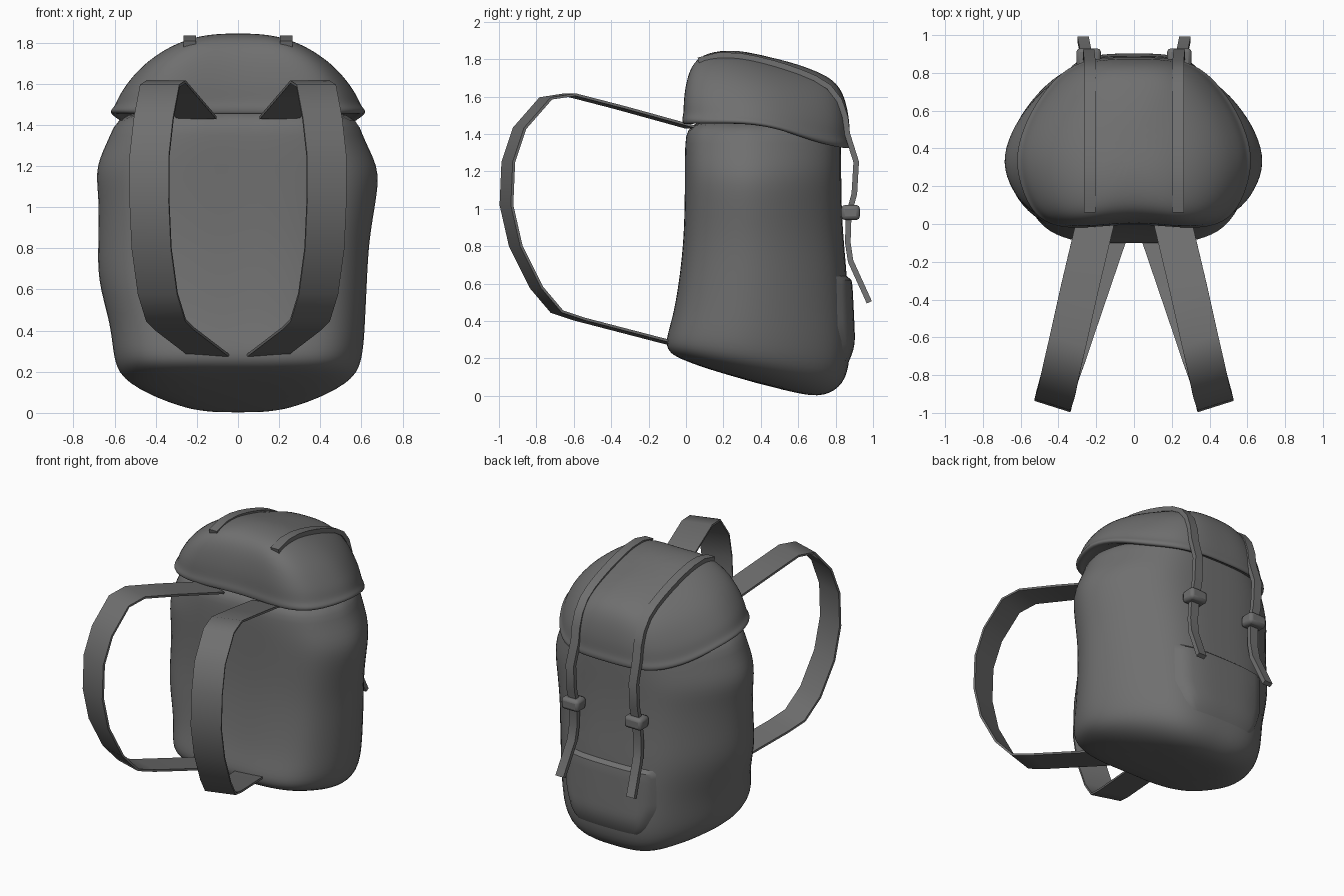
import bpy, math
from mathutils import Vector
from mathutils.bvhtree import BVHTree

old = bpy.data.objects.get("Cube")
if old:
    bpy.data.objects.remove(old)

grey = bpy.data.materials.new("dark_grey_canvas")
grey.use_nodes = True
color = (0.16, 0.16, 0.16, 1)
grey.diffuse_color = color
grey.node_tree.nodes["Principled BSDF"].inputs["Base Color"].default_value = color


def make(name, verts, faces, subdiv=0):
    mesh = bpy.data.meshes.new(name)
    mesh.from_pydata(verts, [], faces)
    mesh.materials.append(grey)
    mesh.shade_smooth()
    obj = bpy.data.objects.new(name, mesh)
    bpy.context.collection.objects.link(obj)
    if subdiv:
        mod = obj.modifiers.new("smooth", "SUBSURF")
        mod.levels = mod.render_levels = subdiv
    else:
        mesh.set_sharp_from_angle(angle=math.radians(40))
    return obj


def loft(name, rings, subdiv=0):
    """Skin a stack of closed rings and cap both ends."""
    n = len(rings[0])
    verts = [p for r in rings for p in r]
    faces = [(i * n + j, i * n + (j + 1) % n, (i + 1) * n + (j + 1) % n, (i + 1) * n + j)
             for i in range(len(rings) - 1) for j in range(n)]
    faces += [tuple(reversed(range(n))), tuple(range(len(verts) - n, len(verts)))]
    return make(name, verts, faces, subdiv)


def ribbon(name, path, side, width, thick):
    """Flat strap swept along a path, with its width along the side vector."""
    pts = [Vector(p) for p in path]
    side = Vector(side).normalized()
    rings = []
    for i, p in enumerate(pts):
        tangent = pts[min(i + 1, len(pts) - 1)] - pts[max(i - 1, 0)]
        n = tangent.cross(side).normalized() * thick / 2
        s = side * width / 2
        rings.append([p - s - n, p + s - n, p + s + n, p - s + n])
    return loft(name, rings)


def tree(obj):
    bpy.context.view_layer.update()
    return BVHTree.FromObject(obj, bpy.context.evaluated_depsgraph_get())


# Plan outlines: half width and depth, both as fractions
def mirrored(half):
    return half + [(-x, y) for x, y in half[-2:0:-1]]


back = [(1.02, .4), (.95, .59), (.81, .77), (.58, .95), (.3, 1), (0, 1)]
sack_plan = mirrored([(0, .01), (.3, 0), (.57, .02), (.8, .08), (.94, .22)] + back)
lid_plan = mirrored([(0, .03), (.3, .015), (.58, 0), (.82, .05), (.95, .2)] + back)


def ring(plan, left, right, front, back, z, tilt=0):
    out = []
    for u, v in plan:
        y = front + v * (back - front)
        out.append((u * (left if u > 0 else right), y, z + tilt * (y - .35)))
    return out


# Main sack: left and right half width, front, back, height, tilt
sack = loft("main_sack", [ring(sack_plan, *r) for r in [
    (.24, .24, .15, .64, .075, -.28),
    (.45, .45, -.04, .77, .105, -.24),
    (.575, .575, -.1, .86, .165, -.16),
    (.61, .61, -.115, .88, .27, -.06),
    (.62, .62, -.07, .87, .43),
    (.63, .69, -.035, .86, .65),
    (.64, .68, -.015, .84, .85),
    (.68, .68, -.01, .83, 1.06),
    (.69, .7, -.01, .83, 1.2),
    (.6, .62, -.01, .83, 1.35),
    (.57, .57, .01, .82, 1.5)]], 2)


# Lid: dome over a rim that drops towards the back
def lid_ring(sx, sy, h):
    out = []
    for x, y, _ in ring(lid_plan, .6, .6, -.02, .875, 0):
        k = min(max((y - .35) / .5, 0), 1)
        rim = 1.46 - .13 * k * k * (3 - 2 * k)
        yy = .42 + (y - .42) * sy
        top = 1.86 - .24 * max(0, yy - .25) - .3 * (x * sx) ** 2
        out.append((x * sx, yy, rim + h * (top - rim)))
    return out


lid = loft("lid", [lid_ring(*r) for r in [
    (.93, .95, .06), (.96, .97, -.02), (1.03, 1.01, -.02), (1.04, 1.02, .06),
    (1, 1, .13), (.97, 1, .3), (.9, .98, .5), (.78, .93, .73),
    (.58, .82, .9), (.36, .58, .97), (.15, .25, 1)]], 2)

# Rear pocket, puffed out from the sack
surface = tree(sack)
steps, rows, verts = 20, 16, []
for i in range(rows + 1):
    v = i / rows
    z = .15 + .5 * v
    w = .36 * min(1, .5 + 1.25 * math.sqrt(v * .35))
    for j in range(steps + 1):
        u = 2 * j / steps - 1
        x = u * w
        hit = surface.ray_cast(Vector((x, 2, z)), Vector((0, -1, 0)))[0]
        edge = min(1, 5 * (1 - abs(u)), 3 * v, 12 * (1 - v))
        verts.append((x, hit.y - .012 + .04 * math.sin(edge * math.pi / 2), z))
n = steps + 1
faces = [(i * n + j, i * n + n + j, i * n + n + j + 1, i * n + j + 1)
         for i in range(rows) for j in range(steps)]
make("rear_pocket", verts, faces)

lid_surface = tree(lid)
for s, label in ((1, "left"), (-1, "right")):
    # Shoulder strap loop
    path = [(.2, .03, 1.435), (.29, -.35, 1.54), (.35, -.62, 1.61), (.38, -.75, 1.59),
            (.41, -.89, 1.43), (.43, -.95, 1.25), (.43, -.96, 1.02), (.42, -.91, .8),
            (.39, -.8, .58), (.35, -.69, .45), (.31, -.57, .41), (.14, -.07, .28)]
    ribbon(label + "_shoulder_strap", [(s * x, y, z) for x, y, z in path],
           (.19, s * .06, 0), .2, .014)

    # Closing strap: wraps over the lid, then hangs down the back
    path = []
    center = Vector((s * .235, .42, 1.4))
    for deg in range(-42, 91, 12):
        out = Vector((0, math.sin(math.radians(deg)), math.cos(math.radians(deg))))
        hit = lid_surface.ray_cast(center + out * 2, -out)[0]
        path.append(hit + out * .006)
    path += [(s * x, y, z) for x, y, z in [
        (.24, .91, 1.25), (.24, .9, 1.08),
        (.24, .87, .97), (.245, .865, .82), (.25, .88, .72), (.27, .98, .5)]]
    ribbon(label + "_closing_strap", path, (1, 0, 0), .06, .03)

    # Buckle wrapped around the closing strap
    buckle = ribbon(label + "_buckle", [(s * .24, .88, .94), (s * .24, .88, 1.02)],
                    (1, 0, 0), .13, .1)
    bevel = buckle.modifiers.new("bevel", "BEVEL")
    bevel.width, bevel.segments = .02, 2
